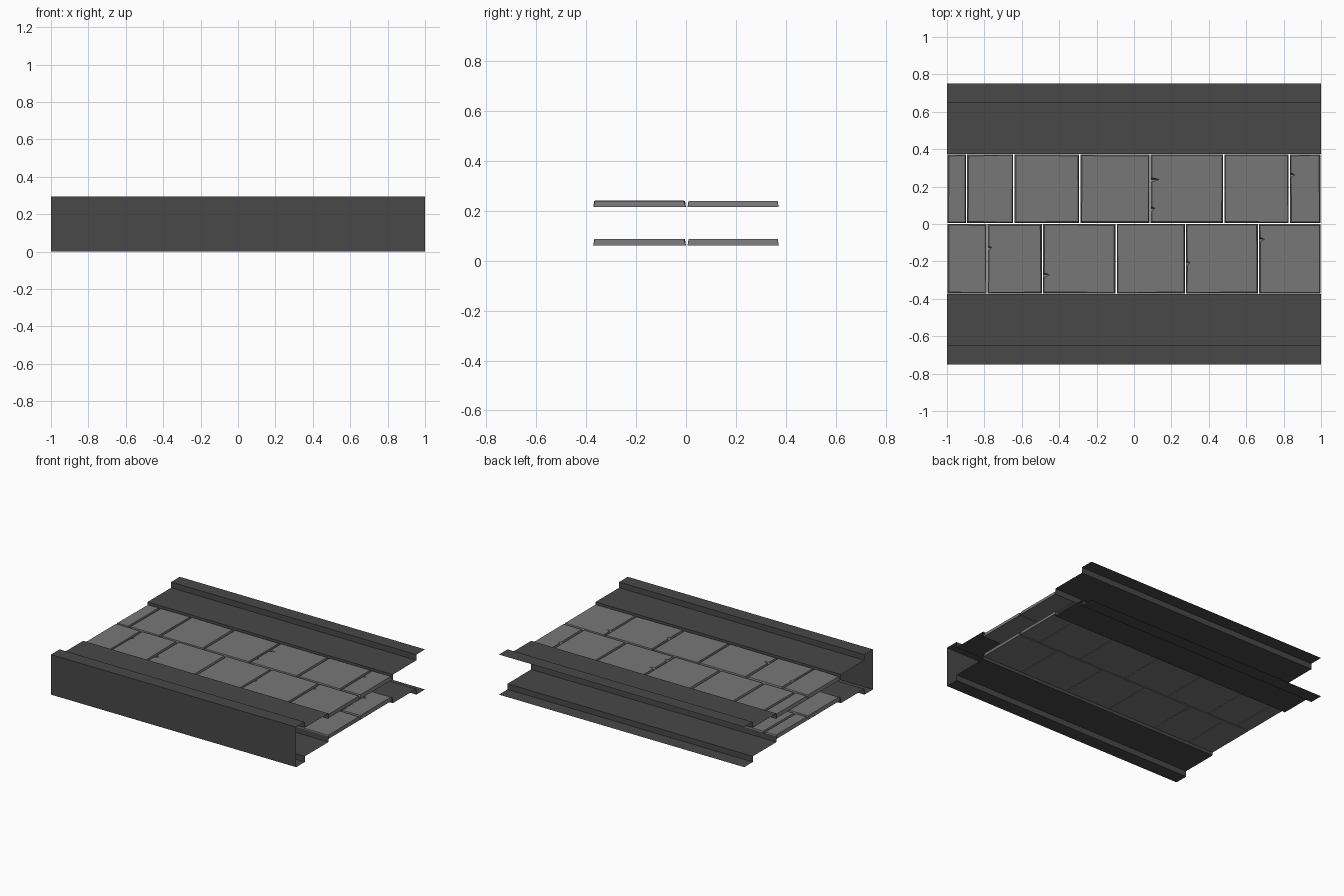
import bpy, random

if "Cube" in bpy.data.objects:
    bpy.data.objects.remove(bpy.data.objects["Cube"])


def material(name, v):
    m = bpy.data.materials.new(name)
    m.diffuse_color = (v, v, v, 1)
    m.use_nodes = True
    m.node_tree.nodes["Principled BSDF"].inputs["Base Color"].default_value = m.diffuse_color
    return m


dark = material("dark_trim", 0.065)
grey = material("grey_stone", 0.185)


def make_object(name, verts, faces, mat):
    me = bpy.data.meshes.new(name)
    me.from_pydata(verts, [], faces)
    me.update()
    ob = bpy.data.objects.new(name, me)
    bpy.context.collection.objects.link(ob)
    me.materials.append(mat)
    return ob


def strip(name, profile):
    """Sweep an open (y, z) profile along the full length in x."""
    n = len(profile)
    verts = [(x, y, z) for x in (-1, 1) for y, z in profile]
    faces = [(i, i + 1, n + i + 1, n + i) for i in range(n - 1)]
    return make_object(name, verts, faces, dark)


# Stepped edge trim: closed channel at the front, open lips at the back
lip = [(-0.374, 0.212), (-0.375, 0.253), (-0.65, 0.253), (-0.65, 0.295), (-0.75, 0.295)]
under = [(y, 0.295 - z) for y, z in lip]
strip("front_trim", lip + under[::-1])
strip("back_upper_trim", [(-y, z) for y, z in lip][::-1])
strip("back_lower_trim", [(-y, z) for y, z in under])

# Paving stones: joints per row and chipped spots (row, x joint): (y, size)
rows = [
    (0.003, 0.375, [-1, -0.895, -0.643, -0.29, 0.085, 0.48, 0.83, 1]),
    (-0.375, 0.003, [-1, -0.785, -0.49, -0.095, 0.275, 0.665, 1]),
]
chips = {(0, 0.085): [(0.08, 0.018), (0.235, 0.04)], (0, 0.83): [(0.26, 0.022)],
         (1, -0.785): [(-0.13, 0.015)], (1, -0.49): [(-0.275, 0.03)],
         (1, 0.275): [(-0.21, 0.016)], (1, 0.665): [(-0.085, 0.024)]}


def stone_layer(name, base, height=0.026, gap=0.003):
    random.seed(4)
    verts, faces = [], []
    for r, (y0, y1, xs) in enumerate(rows):
        for x0, x1 in zip(xs, xs[1:]):
            j = lambda: random.uniform(0.007, 0.012)
            a, b, c, d = x0 + gap, x1 - gap, y0 + gap, y1 - gap
            low = [(a, c), (b, c), (b, d), (a, d)]
            top = [(x0 + j(), y0 + j()), (x1 - j(), y0 + j()),
                   (x1 - j(), y1 - j()), (x0 + j(), y1 - j())]
            # notches down the left edge, from top to bottom
            for cy, s in sorted(chips.get((r, x0), []), reverse=True):
                for dy, dx in ((0.012, 0.01), (0.004, 0.01 + s), (-0.012, 0.01)):
                    top.append((x0 + dx, cy + dy))
                    low.append((a, cy + dy))
            n, k = len(top), len(verts)
            h = base + height - random.uniform(0, 0.002)
            verts += [(x, y, base) for x, y in low] + [(x, y, h) for x, y in top]
            faces.append(tuple(range(k + n, k + 2 * n)))
            faces.append(tuple(range(k + n - 1, k - 1, -1)))
            for i in range(n):
                m = (i + 1) % n
                faces.append((k + i, k + m, k + n + m, k + n + i))
    return make_object(name, verts, faces, grey)


stone_layer("upper_stones", 0.215)
stone_layer("lower_stones", 0.062)
